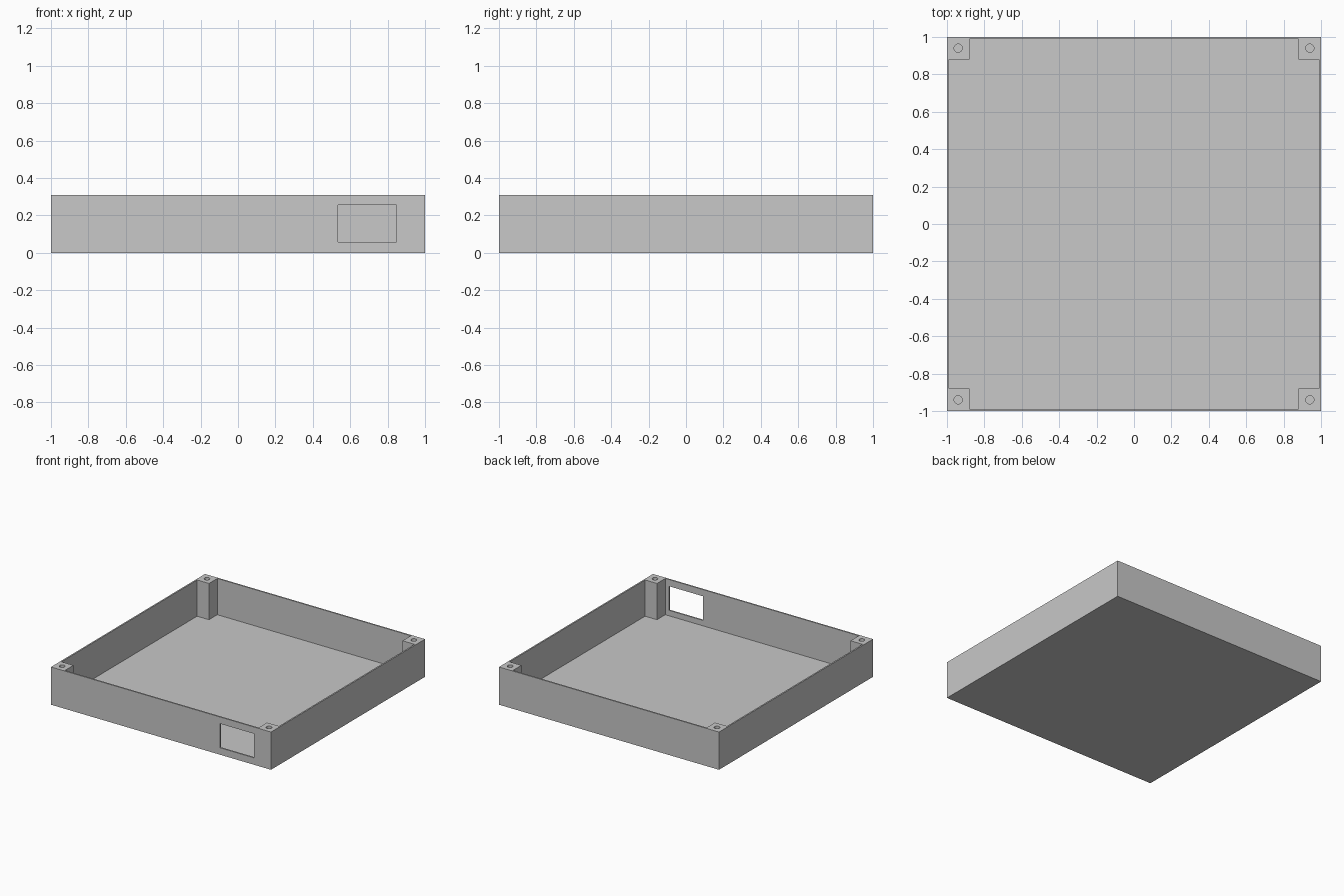
import bpy
import bmesh
from mathutils import Matrix, Vector

HEIGHT = 0.31
WALL = 0.012
FLOOR = 0.012
POST = 0.12          # corner post width, measured from the outside
HOLE_RADIUS = 0.022
HOLE_DEPTH = 0.24

if "Cube" in bpy.data.objects:
    bpy.data.objects.remove(bpy.data.objects["Cube"], do_unlink=True)

grey = bpy.data.materials.new("plain grey")
grey.use_nodes = True
colour = (0.58, 0.58, 0.58, 1)
grey.diffuse_color = colour
grey.node_tree.nodes["Principled BSDF"].inputs["Base Color"].default_value = colour


def make_object(name, bm):
    bmesh.ops.recalc_face_normals(bm, faces=bm.faces)
    mesh = bpy.data.meshes.new(name)
    bm.to_mesh(mesh)
    bm.free()
    mesh.materials.append(grey)
    obj = bpy.data.objects.new(name, mesh)
    bpy.context.collection.objects.link(obj)
    return obj


def box(name, low, high):
    low, high = Vector(low), Vector(high)
    bm = bmesh.new()
    matrix = Matrix.Translation((low + high) / 2) @ Matrix.Diagonal((high - low).to_4d())
    bmesh.ops.create_cube(bm, size=1, matrix=matrix)
    return make_object(name, bm)


def cavity(name):
    # Inside space, notched at each corner so that the posts remain
    inner, notch = 1 - WALL, 1 - POST
    points = [(inner, notch), (notch, notch), (notch, inner)]
    outline = []
    for _ in range(4):
        outline += points
        points = [(-y, x) for x, y in points]
    bm = bmesh.new()
    face = bm.faces.new([bm.verts.new((x, y, FLOOR)) for x, y in outline])
    top = bmesh.ops.extrude_face_region(bm, geom=[face])["geom"]
    verts = [v for v in top if isinstance(v, bmesh.types.BMVert)]
    bmesh.ops.translate(bm, verts=verts, vec=(0, 0, HEIGHT))
    return make_object(name, bm)


def screw_hole(name, x, y):
    bm = bmesh.new()
    bmesh.ops.create_cone(bm, cap_ends=True, segments=32, radius1=HOLE_RADIUS,
                          radius2=HOLE_RADIUS, depth=2 * HOLE_DEPTH,
                          matrix=Matrix.Translation((x, y, HEIGHT)))
    return make_object(name, bm)


# Solid block that becomes the open tray with walls, floor and corner posts
tray = box("open_tray", (-1, -1, 0), (1, 1, HEIGHT))

# Cavity, front port opening and one screw hole per post
cutters = [cavity("cavity_cutter"),
           box("port_cutter", (0.535, -1.1, 0.057), (0.847, -0.95, 0.255))]
centre = 1 - POST / 2
for x in (-centre, centre):
    for y in (-centre, centre):
        cutters.append(screw_hole("screw_hole_cutter", x, y))

for cutter in cutters:
    cutter.hide_render = True
    cut = tray.modifiers.new(cutter.name, "BOOLEAN")
    cut.operation = "DIFFERENCE"
    cut.solver = "EXACT"
    cut.object = cutter

# Bake the cuts and drop the cutters
bpy.context.view_layer.update()
evaluated = tray.evaluated_get(bpy.context.evaluated_depsgraph_get())
baked = bpy.data.meshes.new_from_object(evaluated)
tray.modifiers.clear()
tray.data = baked
tray.data.name = "open_tray"
for cutter in cutters:
    bpy.data.objects.remove(cutter, do_unlink=True)
